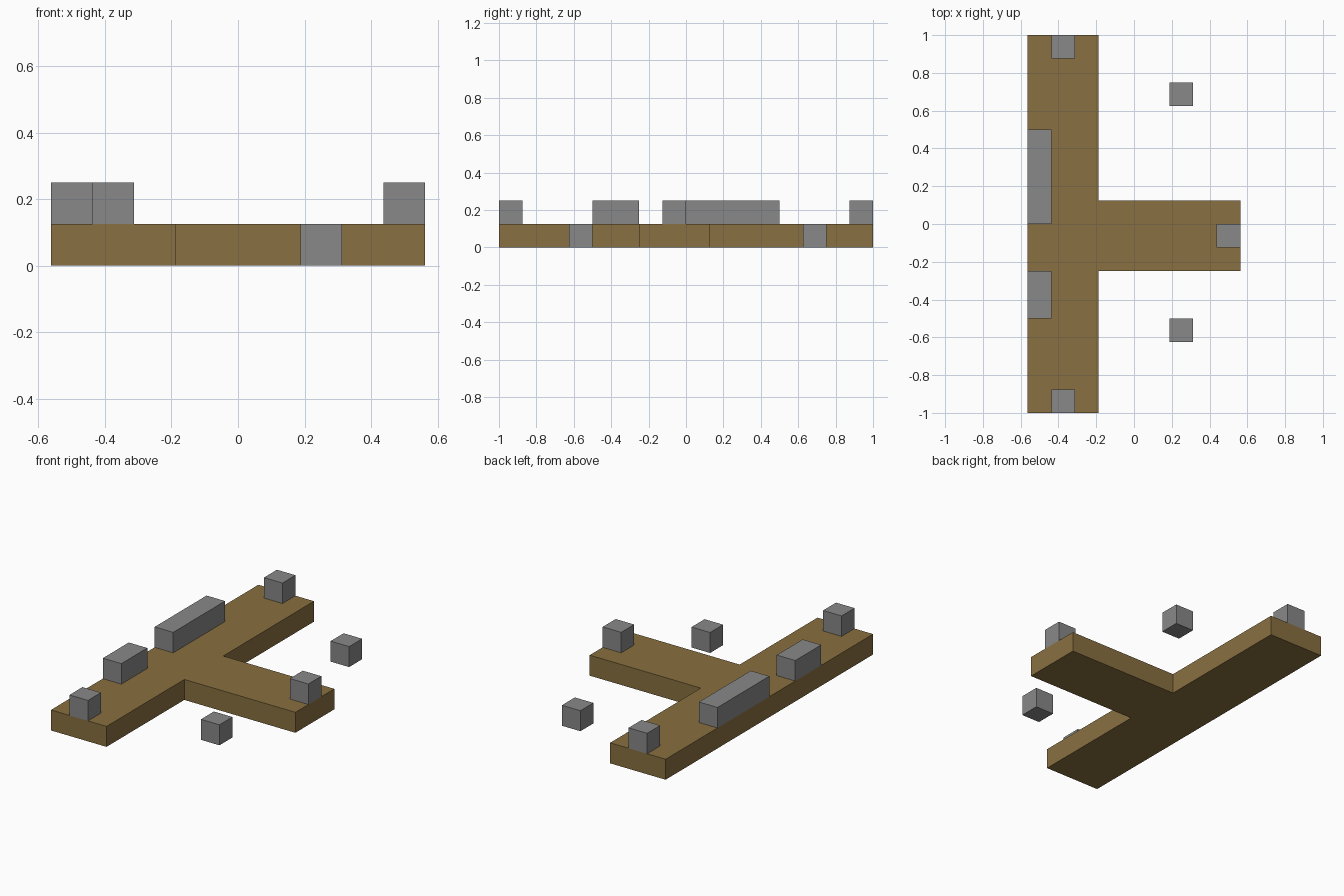
import bpy
import bmesh

cube = bpy.data.objects.get("Cube")
if cube:
    bpy.data.objects.remove(cube, do_unlink=True)

U = 0.125  # grid step: every part sits on whole or half steps


def material(name, color):
    mat = bpy.data.materials.new(name)
    mat.use_nodes = True
    mat.diffuse_color = color
    mat.node_tree.nodes["Principled BSDF"].inputs["Base Color"].default_value = color
    return mat


def prism(name, outline, z0, height, mat):
    """Extrude a flat outline, given in grid steps, straight up."""
    bm = bmesh.new()
    base = bm.faces.new([bm.verts.new((x * U, y * U, z0 * U)) for x, y in outline])
    top = bmesh.ops.extrude_face_region(bm, geom=[base])["geom"]
    verts = [v for v in top if isinstance(v, bmesh.types.BMVert)]
    bmesh.ops.translate(bm, verts=verts, vec=(0, 0, height * U))
    bmesh.ops.recalc_face_normals(bm, faces=bm.faces[:])
    mesh = bpy.data.meshes.new(name)
    bm.to_mesh(mesh)
    bm.free()
    mesh.materials.append(mat)
    obj = bpy.data.objects.new(name, mesh)
    bpy.context.collection.objects.link(obj)


def block(name, x, y, z, length=1):
    """One-step-wide stone block, running along y."""
    outline = [(x, y), (x + 1, y), (x + 1, y + length), (x, y + length)]
    prism(name, outline, z, 1, stone)


wood = material("brown wood", (0.25, 0.162, 0.052, 1))
stone = material("grey stone", (0.246, 0.246, 0.246, 1))

# T-shaped deck: long bar with a side arm
prism("deck", [(-4.5, -8), (-1.5, -8), (-1.5, -2), (4.5, -2),
               (4.5, 1), (-1.5, 1), (-1.5, 8), (-4.5, 8)], 0, 1, wood)

# Blocks standing on the deck
block("front_end_block", -3.5, -8, 1)
block("back_end_block", -3.5, 7, 1)
block("arm_end_block", 3.5, -1, 1)
block("short_edge_wall", -4.5, -4, 1, 2)
block("long_edge_wall", -4.5, 0, 1, 4)

# Loose blocks on the ground beside the arm
block("front_ground_block", 1.5, -5, 0)
block("back_ground_block", 1.5, 5, 0)
